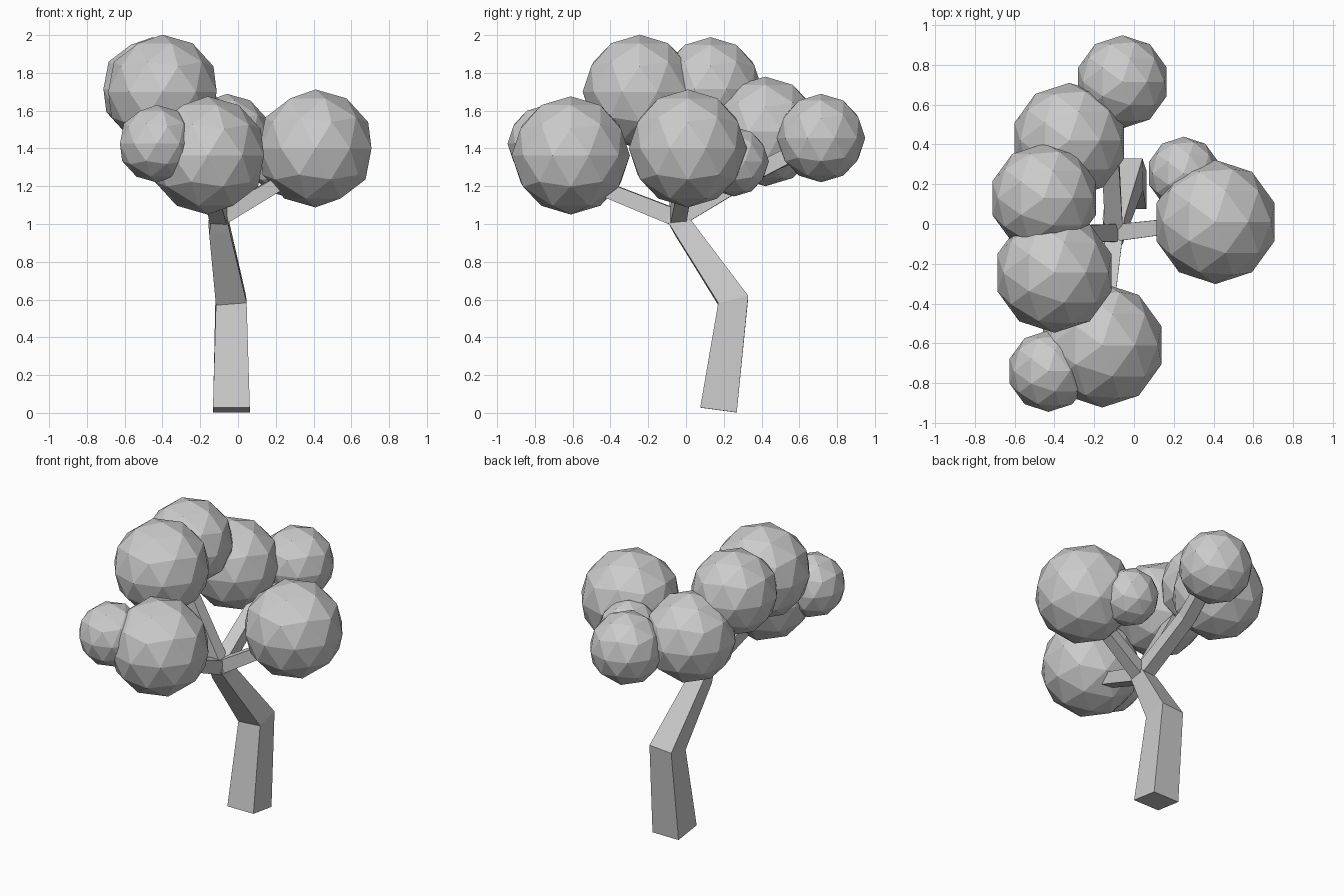
import bpy, bmesh
from mathutils import Vector

if "Cube" in bpy.data.objects:
    bpy.data.objects.remove(bpy.data.objects["Cube"])


def square_limb(name, points, widths, ref):
    """Tapered square beam along a path; ref fixes the twist."""
    pts = [Vector(p) for p in points]
    bm = bmesh.new()
    rings = []
    for i, (p, w) in enumerate(zip(pts, widths)):
        t = Vector()
        if i > 0:
            t += (p - pts[i - 1]).normalized()
        if i < len(pts) - 1:
            t += (pts[i + 1] - p).normalized()
        t.normalize()
        u = Vector(ref).cross(t).normalized()
        v = t.cross(u)
        rings.append([bm.verts.new(p + (u * a + v * b) * w / 2)
                      for a, b in ((-1, -1), (1, -1), (1, 1), (-1, 1))])
    for r0, r1 in zip(rings, rings[1:]):
        for k in range(4):
            n = (k + 1) % 4
            bm.faces.new((r0[k], r0[n], r1[n], r1[k]))
    bm.faces.new(rings[0][::-1])
    bm.faces.new(rings[-1])
    bmesh.ops.recalc_face_normals(bm, faces=bm.faces)
    me = bpy.data.meshes.new(name)
    bm.to_mesh(me)
    bm.free()
    bpy.context.collection.objects.link(bpy.data.objects.new(name, me))


# Bent trunk, narrowing to the fork
square_limb("trunk",
            [(-0.035, 0.172, 0.015), (-0.037, 0.25, 0.595),
             (-0.10, -0.015, 0.98), (-0.10, -0.07, 1.05)],
            [0.195, 0.163, 0.11, 0.085], (0, 1, 0))

# Branches spreading from the fork into the foliage
fork = (-0.10, -0.045, 1.03)
branches = {
    "branch_right": ([fork, (0.36, 0.01, 1.30)], [0.085, 0.07]),
    "branch_front": ([fork, (-0.15, -0.52, 1.22)], [0.09, 0.075]),
    "branch_back": ([fork, (-0.12, 0.36, 1.27), (-0.06, 0.68, 1.43)],
                    [0.09, 0.085, 0.075]),
    "branch_left": ([fork, (-0.41, -0.05, 1.62)], [0.09, 0.075]),
}
for name, (path, widths) in branches.items():
    square_limb(name, path, widths, (0, 0, 1))

# Foliage balls: centre and radius
foliage = [
    ((0.41, 0.01, 1.40), 0.312),
    ((-0.16, -0.61, 1.363), 0.313),
    ((-0.43, -0.74, 1.425), 0.205),
    ((-0.40, -0.245, 1.70), 0.302),
    ((-0.452, 0.13, 1.715), 0.274),
    ((-0.325, 0.42, 1.49), 0.29),
    ((-0.058, 0.715, 1.455), 0.234),
    ((0.25, 0.255, 1.33), 0.184),
]
for i, (centre, radius) in enumerate(foliage, 1):
    bpy.ops.mesh.primitive_ico_sphere_add(subdivisions=2, radius=radius,
                                          location=centre)
    bpy.context.object.name = f"foliage_{i}"
